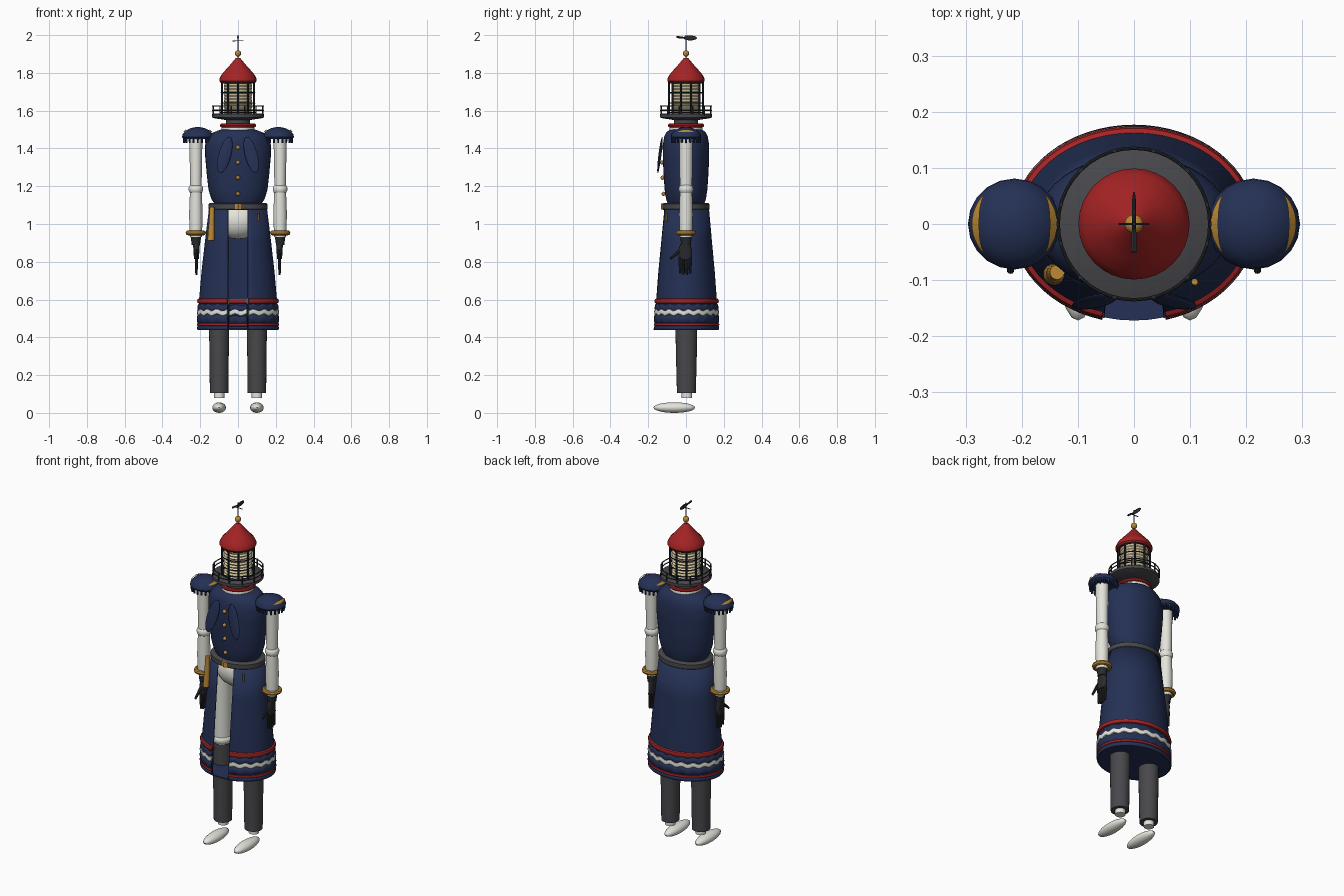
import bpy, bmesh, math
from math import sin, cos, pi, asin
from mathutils import Vector, Matrix


def material(name, r, g, b):
    m = bpy.data.materials.new(name)
    m.diffuse_color = (r, g, b, 1)
    return m


NAVY = material("navy", 0.018, 0.03, 0.09)
RED = material("red", 0.38, 0.017, 0.018)
WHITE = material("white", 0.78, 0.78, 0.72)
GREY = material("dark grey", 0.065, 0.065, 0.072)
IRON = material("iron", 0.022, 0.023, 0.026)
GOLD = material("gold", 0.5, 0.25, 0.035)
CREAM = material("lamp cream", 0.88, 0.76, 0.47)


def finish(name, bm, mat):
    bmesh.ops.recalc_face_normals(bm, faces=bm.faces[:])
    me = bpy.data.meshes.new(name)
    bm.to_mesh(me)
    bm.free()
    me.materials.append(mat)
    ob = bpy.data.objects.new(name, me)
    bpy.context.collection.objects.link(ob)
    return ob


def grid(name, rows, mat, wrap_u=True, wrap_v=False, caps=True):
    """Skin rows of points; wrap_u closes each row, wrap_v joins last row to first."""
    bm = bmesh.new()
    vs = [[bm.verts.new(p) for p in row] for row in rows]
    n, m = len(rows[0]), len(rows)
    for j in range(m if wrap_v else m - 1):
        for i in range(n if wrap_u else n - 1):
            a, b = vs[j], vs[(j + 1) % m]
            k = (i + 1) % n
            bm.faces.new((a[i], a[k], b[k], b[i]))
    if caps and wrap_u and not wrap_v:
        bm.faces.new(vs[0])
        bm.faces.new(vs[-1])
    return finish(name, bm, mat)


def loft(name, prof, mat, x=0, y=0, n=32, caps=True, slit=0):
    """Stack of ellipses (z, rx, ry); slit leaves a front gap of that half width."""
    rows = []
    for z, rx, ry in prof:
        g = asin(slit / rx) if slit else 0
        steps = n + 1 if slit else n
        angles = [g + (2 * pi - 2 * g) * i / n for i in range(steps)]
        rows.append([(x + rx * sin(a), y - ry * cos(a), z) for a in angles])
    return grid(name, rows, mat, wrap_u=not slit, caps=caps)


def ring(name, z, rx, ry, tr, tz, mat, x=0, y=0, n=40, slit=0, wave=0, waves=0):
    """Elliptical torus with section radii tr, tz; optional front gap and wavy hem."""
    g = asin(slit / rx) if slit else 0
    rows = []
    for i in range(n + 1 if slit else n):
        a = g + (2 * pi - 2 * g) * i / n
        zz = z + wave * sin(a * waves)
        rows.append([(x + (rx + tr * cos(t)) * sin(a), y - (ry + tr * cos(t)) * cos(a),
                      zz + tz * sin(t)) for t in [2 * pi * k / 8 for k in range(8)]])
    return grid(name, rows, mat, wrap_v=not slit)


def ball(name, c, r, mat, rot=None, u=20, v=12):
    bm = bmesh.new()
    bmesh.ops.create_uvsphere(bm, u_segments=u, v_segments=v, radius=1)
    mtx = Matrix.Translation(c) @ (rot or Matrix()) @ Matrix.Diagonal((*r, 1))
    bmesh.ops.transform(bm, matrix=mtx, verts=bm.verts)
    return finish(name, bm, mat)


def rod(name, a, b, r1, r2, mat, n=12):
    a, b = Vector(a), Vector(b)
    d = b - a
    bm = bmesh.new()
    bmesh.ops.create_cone(bm, cap_ends=True, segments=n, radius1=r1, radius2=r2, depth=d.length)
    mtx = Matrix.Translation((a + b) / 2) @ d.to_track_quat('Z', 'Y').to_matrix().to_4x4()
    bmesh.ops.transform(bm, matrix=mtx, verts=bm.verts)
    return finish(name, bm, mat)


# Legs, feet, arms and epaulettes, on both sides
for s, side in ((-1, "right"), (1, "left")):
    lx = 0.1 * s
    ball(side + "_shoe", (lx, -0.062, 0.028), (0.036, 0.11, 0.028), WHITE)
    loft(side + "_ankle", [(0.078, 0.028, 0.028), (0.12, 0.028, 0.028)], WHITE, lx, 0.005, 20)
    loft(side + "_boot", [(0.105, 0.049, 0.05), (0.3, 0.051, 0.055), (0.57, 0.055, 0.06)],
         GREY, lx, 0.002, 24)
    loft(side + "_thigh", [(0.56, 0.05, 0.055), (0.8, 0.051, 0.056), (1.0, 0.055, 0.06)],
         WHITE, lx, 0, 24)
    ring(side + "_knee_ring", 0.59, 0.046, 0.05, 0.012, 0.022, WHITE, lx, 0, 24)

    ax = 0.223 * s
    loft(side + "_upper_arm", [(1.18, 0.03, 0.032), (1.3, 0.032, 0.034), (1.47, 0.035, 0.036)],
         WHITE, ax, 0, 20)
    ball(side + "_elbow", (ax, 0, 1.185), (0.039, 0.039, 0.034), WHITE)
    loft(side + "_forearm", [(0.93, 0.032, 0.032), (1.05, 0.036, 0.036), (1.18, 0.031, 0.032)],
         WHITE, ax, 0, 20)
    ring(side + "_cuff", 0.953, 0.042, 0.042, 0.012, 0.013, GOLD, ax, 0, 24)

    # Gloved hand with four fingers and a thumb
    hx = 0.22 * s
    loft(side + "_wrist", [(0.89, 0.022, 0.026), (0.935, 0.028, 0.03)], IRON, ax, 0, 16)
    loft(side + "_palm", [(0.815, 0.013, 0.034), (0.86, 0.016, 0.036), (0.895, 0.018, 0.026)],
         IRON, hx, -0.004, 16)
    for k in range(4):
        fy = -0.031 + 0.018 * k
        tip = 0.738 - (0.008 if k in (1, 2) else 0)
        rod(side + "_finger", (hx, fy, 0.825), (hx, fy, tip), 0.009, 0.006, IRON, 8)
    rod(side + "_thumb", (hx, -0.03, 0.86), (hx, -0.085, 0.815), 0.01, 0.006, IRON, 8)

    # Epaulette dome, hanging fringe and gold crescents
    ex = 0.213 * s
    dome = [(1.45, 0.074, 0.074), (1.46, 0.083, 0.081), (1.475, 0.081, 0.079),
            (1.495, 0.062, 0.061), (1.508, 0.036, 0.036), (1.513, 0.01, 0.01)]
    loft(side + "_epaulette", dome, NAVY, ex, 0, 20)
    for k in range(20):
        a = 2 * pi * k / 20
        p = (ex + 0.073 * cos(a), 0.073 * sin(a))
        rod(side + "_fringe", (*p, 1.46), (*p, 1.428), 0.007, 0.005, NAVY, 6)
    for d in (0, pi):
        cres = []
        for i in range(13):
            t = -0.75 + 1.5 * i / 12
            w = 0.012 * cos(t / 0.75 * pi / 2) + 0.001
            row = []
            for r in (0.076 - w, 0.076):
                zt = 1.481 + (0.081 - r) * 1.02
                row.append((ex + r * cos(t + d), r * sin(t + d), zt + 0.002))
            cres.append(row)
        grid(side + "_crescent", cres, GOLD, wrap_u=False)

    # Leaf-shaped lapel plate
    rot = Matrix.Rotation(0.26 * s, 4, 'Y').inverted() @ Matrix.Rotation(0.12, 4, 'X').inverted()
    ball(side + "_lapel", (0.07 * s, -0.138, 1.365), (0.033, 0.008, 0.1), NAVY, rot)

ball("hips", (0, 0, 1.02), (0.13, 0.09, 0.1), WHITE)

# Split coat skirt with lining floor
skirt = [(0.44, 0.212, 0.17), (0.6, 0.203, 0.16), (0.75, 0.19, 0.149),
         (0.9, 0.173, 0.135), (1.09, 0.15, 0.118)]
coat = loft("coat_skirt", skirt, NAVY, n=48, slit=0.052)
mod = coat.modifiers.new("thickness", 'SOLIDIFY')
mod.thickness = 0.006
mod.offset = 0
loft("skirt_floor", [(0.44, 0.212, 0.172), (0.447, 0.212, 0.172)], NAVY, n=48)

# Hem trims: red cord, white ruffle, navy flounces, thin red piping
ring("red_cord", 0.592, 0.205, 0.162, 0.012, 0.014, RED, n=60, slit=0.055)
ring("navy_flounce", 0.555, 0.207, 0.164, 0.008, 0.02, NAVY, n=120, slit=0.055, wave=0.004, waves=20)
ring("white_ruffle", 0.532, 0.208, 0.165, 0.01, 0.016, WHITE, n=120, slit=0.055, wave=0.005, waves=20)
ring("lower_flounce", 0.497, 0.21, 0.168, 0.008, 0.022, NAVY, n=120, slit=0.055, wave=0.004, waves=20)
ring("red_piping", 0.468, 0.211, 0.17, 0.007, 0.008, RED, n=60, slit=0.055)
ring("hem", 0.45, 0.211, 0.17, 0.006, 0.012, NAVY, n=60, slit=0.055)

# Belt, buckle, spyglass and key
loft("belt", [(1.075, 0.152, 0.12), (1.08, 0.157, 0.125), (1.105, 0.157, 0.125),
              (1.11, 0.15, 0.118)], GREY, n=40)
loft("buckle", [(1.078, 0.016, 0.008), (1.108, 0.016, 0.008)], GOLD, 0, -0.125, 4)
rod("spyglass", (-0.143, -0.09, 0.912), (-0.14, -0.088, 1.0), 0.019, 0.016, GOLD, 16)
rod("spyglass_tube", (-0.14, -0.088, 1.0), (-0.137, -0.086, 1.09), 0.015, 0.013, GOLD, 16)
rod("key", (0.11, -0.105, 1.015), (0.108, -0.103, 1.055), 0.006, 0.006, GOLD, 8)

# Bodice and buttons
loft("bodice", [(1.1, 0.12, 0.095), (1.13, 0.14, 0.105), (1.18, 0.156, 0.113),
                (1.27, 0.166, 0.119), (1.36, 0.174, 0.123), (1.42, 0.174, 0.122),
                (1.46, 0.16, 0.116), (1.485, 0.132, 0.105), (1.5, 0.09, 0.085)], NAVY, n=40)
for z, y in ((1.16, -0.118), (1.245, -0.124), (1.325, -0.127), (1.405, -0.126)):
    ball("button", (0, y, z), (0.011, 0.011, 0.011), GOLD, u=12, v=8)

# Collar and neck
ring("collar_base", 1.487, 0.09, 0.09, 0.008, 0.006, RED)
loft("collar_band", [(1.485, 0.09, 0.09), (1.515, 0.086, 0.086)], WHITE)
ring("collar_cord", 1.522, 0.085, 0.085, 0.011, 0.011, RED)
loft("neck", [(1.48, 0.065, 0.065), (1.565, 0.062, 0.062)], GREY)

# Gallery deck and railing
loft("gallery", [(1.55, 0.062, 0.062), (1.56, 0.125, 0.125), (1.565, 0.138, 0.138),
                 (1.582, 0.138, 0.138), (1.585, 0.134, 0.134)], GREY)
for z in (1.602, 1.624):
    ring("rail", z, 0.135, 0.135, 0.003, 0.003, IRON)
for k in range(12):
    a = 2 * pi * (k + 0.5) / 12
    p = (0.135 * cos(a), 0.135 * sin(a))
    rod("rail_post", (*p, 1.575), (*p, 1.628), 0.004, 0.004, IRON, 6)

# Lamp lens with ripples, and its cage
lens = [(1.585 + 0.165 * i / 20, *[0.076 - 0.006 * (i % 2)] * 2) for i in range(21)]
loft("lamp_lens", lens, CREAM)
for k in range(10):
    a = 2 * pi * (k + 0.5) / 10
    p = (0.089 * cos(a), 0.089 * sin(a))
    rod("cage_bar", (*p, 1.58), (*p, 1.757), 0.0055, 0.0055, IRON, 8)
for z in (1.59, 1.64, 1.695, 1.747):
    ring("cage_ring", z, 0.089, 0.089, 0.003, 0.003, IRON)

# Roof, finial and weather vane
loft("roof", [(1.75, 0.092, 0.092), (1.758, 0.099, 0.099), (1.768, 0.099, 0.099),
              (1.79, 0.088, 0.088), (1.82, 0.062, 0.062), (1.85, 0.035, 0.035),
              (1.868, 0.021, 0.021), (1.88, 0.01, 0.01)], RED)
ball("finial", (0, 0, 1.903), (0.017, 0.017, 0.017), GOLD)
rod("vane_pole", (0, 0, 1.87), (0, 0, 2.0), 0.004, 0.003, IRON, 8)
rod("vane_cross", (-0.028, 0, 1.97), (0.028, 0, 1.97), 0.0025, 0.0025, IRON, 6)
ball("vane_body", (0, 0.022, 1.985), (0.004, 0.036, 0.013), IRON)
rod("vane_tail", (0, 0, 1.985), (0, -0.05, 1.99), 0.004, 0.006, IRON, 6)

# Smooth shading with sharp creases kept
for ob in bpy.context.scene.objects:
    ob.select_set(True)
    bpy.context.view_layer.objects.active = ob
bpy.ops.object.shade_smooth_by_angle(angle=math.radians(40))
